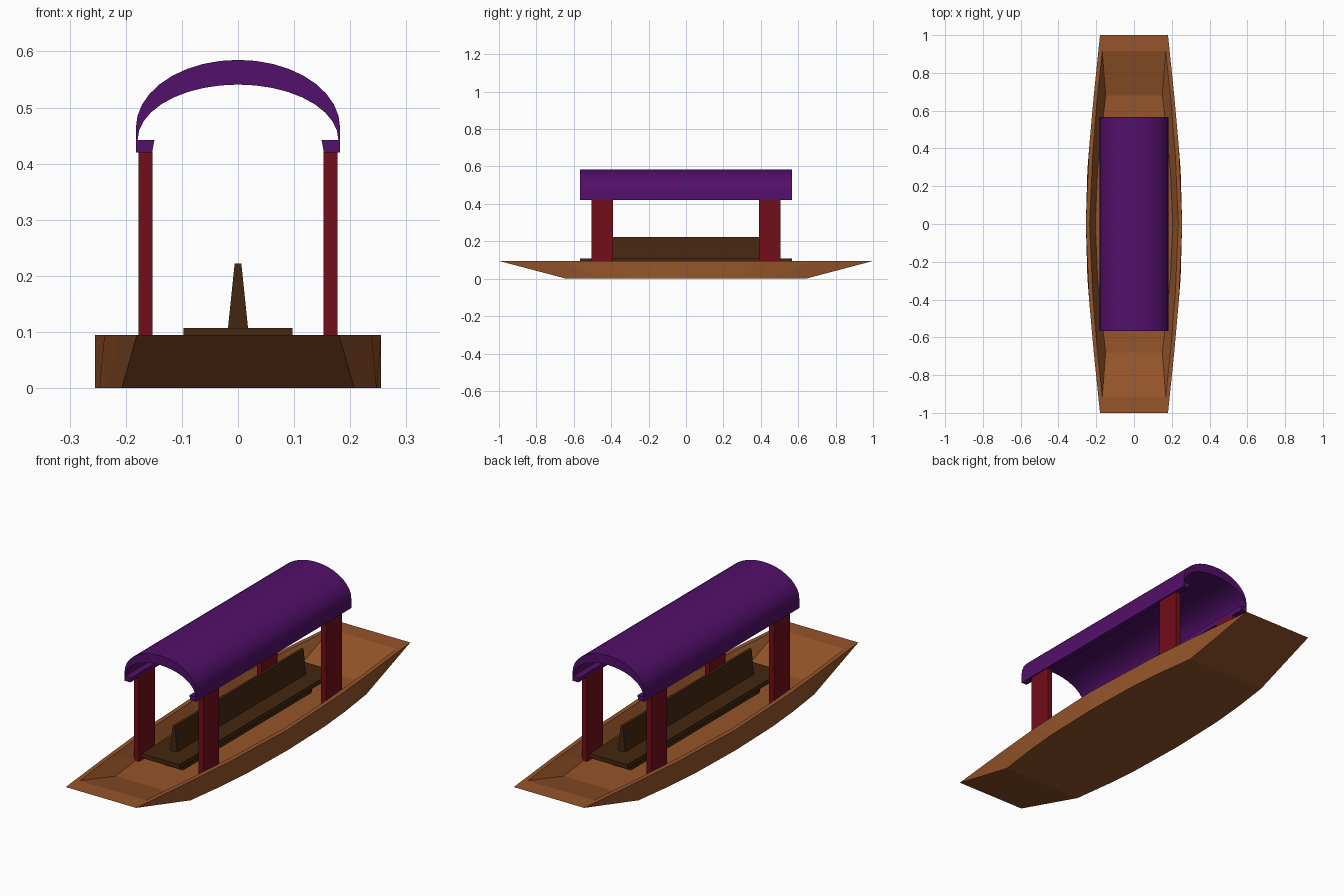
import bpy, bmesh, math

if "Cube" in bpy.data.objects:
    bpy.data.objects.remove(bpy.data.objects["Cube"])


def material(name, rgb):
    m = bpy.data.materials.new(name)
    m.diffuse_color = (*rgb, 1)
    m.use_nodes = True
    m.node_tree.nodes["Principled BSDF"].inputs["Base Color"].default_value = m.diffuse_color
    return m


WOOD = material("wood", (0.30, 0.09, 0.023))
DARK = material("dark_wood", (0.06, 0.02, 0.005))
RED = material("red_paint", (0.17, 0.004, 0.01))
PURPLE = material("purple_cloth", (0.085, 0.005, 0.145))


def make(name, verts, faces, mat):
    bm = bmesh.new()
    vs = [bm.verts.new(v) for v in verts]
    for f in faces:
        bm.faces.new([vs[i] for i in f])
    bmesh.ops.recalc_face_normals(bm, faces=bm.faces)
    me = bpy.data.meshes.new(name)
    bm.to_mesh(me)
    bm.free()
    me.materials.append(mat)
    ob = bpy.data.objects.new(name, me)
    bpy.context.collection.objects.link(ob)
    return ob


def bridge(a, n):
    """Quads between ring a and ring a+1, each of n vertices."""
    return [(a * n + i, a * n + (i + 1) % n, (a + 1) * n + (i + 1) % n, (a + 1) * n + i)
            for i in range(n)]


def extrude_y(name, profile, y0, y1, mat):
    n = len(profile)
    verts = [(x, y, z) for y in (y0, y1) for x, z in profile]
    faces = bridge(0, n) + [tuple(range(n)), tuple(range(n, 2 * n))]
    return make(name, verts, faces, mat)


def prism(name, bottom, top, z0, z1, y, mat):
    """Symmetric bar along y whose half width goes from bottom to top."""
    return extrude_y(name, [(-bottom, z0), (bottom, z0), (top, z1), (-top, z1)], -y, y, mat)


# Hull: four outlines from outer bottom, over the rim, down to the inner floor
def outline(half, z):
    right = [(x, -y, z) for x, y in reversed(half)] + [(x, y, z) for x, y in half[1:]]
    return right + [(-x, y, z) for x, y, z in reversed(right)]


rings = [
    outline([(.255, 0), (.247, .28), (.232, .45), (.207, .64)], 0),
    outline([(.255, 0), (.238, .40), (.213, .68), (.180, 1.0)], .095),
    outline([(.235, 0), (.219, .36), (.197, .64), (.168, .915)], .095),
    outline([(.205, 0), (.193, .28), (.173, .48), (.150, .68)], .031),
]
n = len(rings[0])
faces = [f for k in range(3) for f in bridge(k, n)]
faces += [tuple(range(n)), tuple(range(3 * n, 4 * n))]
make("hull", [v for r in rings for v in r], faces, WOOD)

# Bench: plinth, board and tapered backrest
prism("bench_base", .047, .056, .03, .088, .47, DARK)
prism("bench_seat", .097, .097, .087, .107, .567, DARK)
prism("bench_backrest", .018, .006, .106, .222, .47, DARK)

# Canopy posts
for sx, side in ((-1, "left"), (1, "right")):
    for sy, end in ((-1, "front"), (1, "back")):
        prof = [(sx * .152, .03), (sx * .177, .03), (sx * .177, .425), (sx * .152, .425)]
        extrude_y(f"{end}_{side}_post", prof, sy * .39, sy * .505, RED)

# Arched canopy with an inward ledge along each lower edge
SEG = 18


def arch(a, b, zc):
    return [(a * math.cos(math.pi * i / SEG), zc + b * math.sin(math.pi * i / SEG))
            for i in range(SEG + 1)]


profile = [(.153, .42), (.182, .42)] + arch(.182, .121, .464) + [(-.182, .42), (-.153, .42), (-.149, .442)]
profile += arch(.179, .099, .442)[::-1] + [(.149, .442)]
canopy = extrude_y("canopy", profile, -.567, .567, PURPLE)
for p in canopy.data.polygons:
    p.use_smooth = len(p.vertices) == 4
bpy.context.view_layer.objects.active = canopy
canopy.select_set(True)
bpy.ops.object.shade_smooth_by_angle(angle=math.radians(30))
